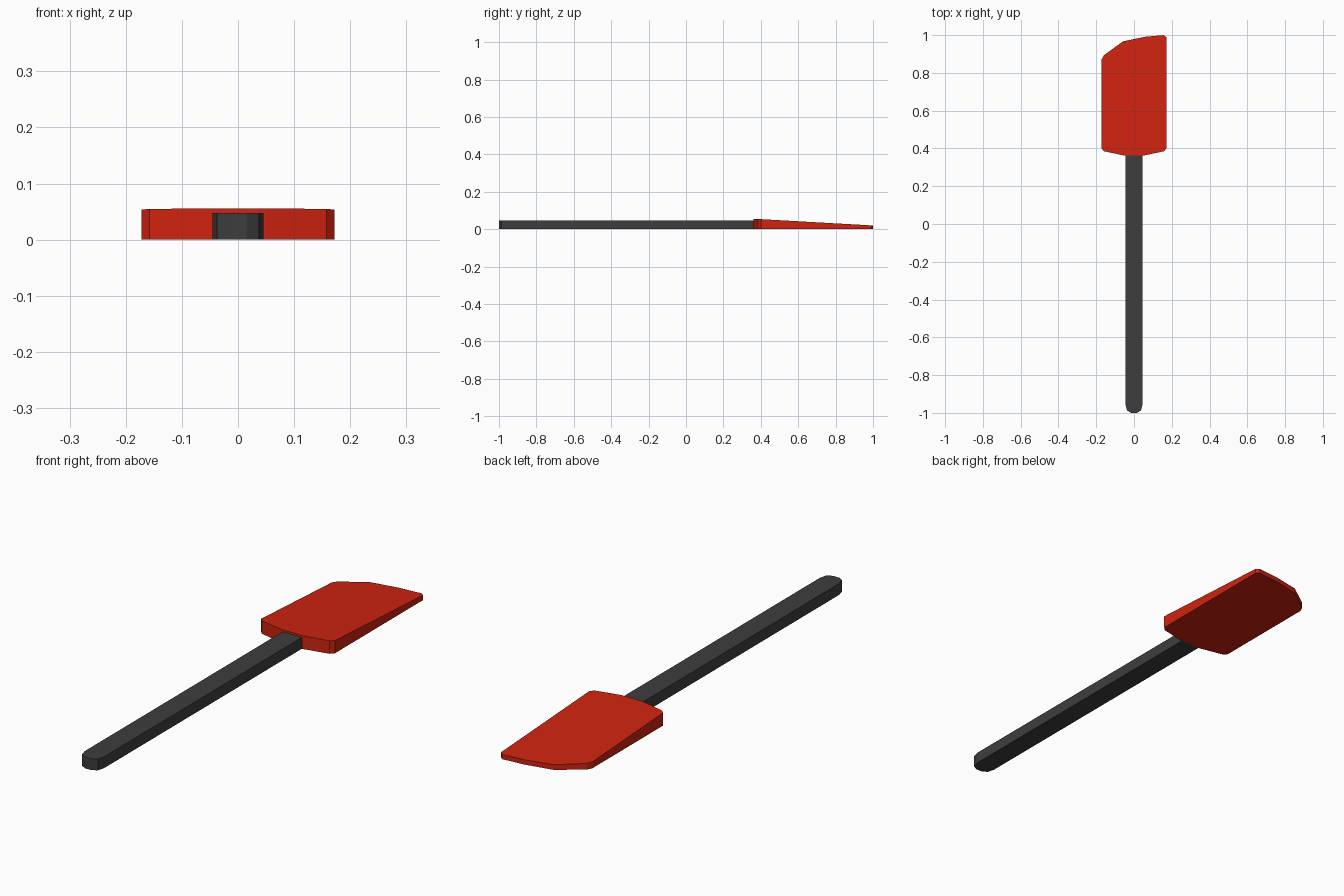
import bpy, bmesh

if "Cube" in bpy.data.objects:
    bpy.data.objects.remove(bpy.data.objects["Cube"])


def material(name, rgb):
    m = bpy.data.materials.new(name)
    m.diffuse_color = (*rgb, 1)
    m.use_nodes = True
    m.node_tree.nodes["Principled BSDF"].inputs["Base Color"].default_value = m.diffuse_color
    return m


def plate(name, outline, top, mat):
    """Extrude a counter-clockwise outline from z = 0 up to the height top(y)."""
    bm = bmesh.new()
    base = bm.faces.new([bm.verts.new((x, y, 0)) for x, y in outline])
    ext = bmesh.ops.extrude_face_region(bm, geom=[base], use_keep_orig=True)
    for v in ext["geom"]:
        if isinstance(v, bmesh.types.BMVert):
            v.co.z = top(v.co.y)
    bmesh.ops.recalc_face_normals(bm, faces=bm.faces)
    me = bpy.data.meshes.new(name)
    bm.to_mesh(me)
    bm.free()
    me.materials.append(mat)
    ob = bpy.data.objects.new(name, me)
    bpy.context.collection.objects.link(ob)
    return ob


red = material("red silicone", (0.62, 0.017, 0.005))
grey = material("dark grey", (0.048, 0.048, 0.048))

# Handle: flat bar with a rounded free end
half = [(0.015, -1.0), (0.037, -0.987), (0.045, -0.957), (0.045, 0.363)]
plate("handle", half + [(-x, y) for x, y in reversed(half)],
      lambda y: 0.048, grey)

# Blade: bowed rear edge, slanted tip, thinning toward the tip
rear = [(0.05, 0.362), (0.158, 0.385), (0.172, 0.40)]
tip = [(0.172, 0.988), (0.158, 1.0), (0.058, 0.991), (-0.058, 0.967),
       (-0.16, 0.893), (-0.172, 0.87)]
plate("blade", rear + tip + [(-x, y) for x, y in reversed(rear)],
      lambda y: 0.056 - 0.036 * (y - 0.362) / 0.638, red)
